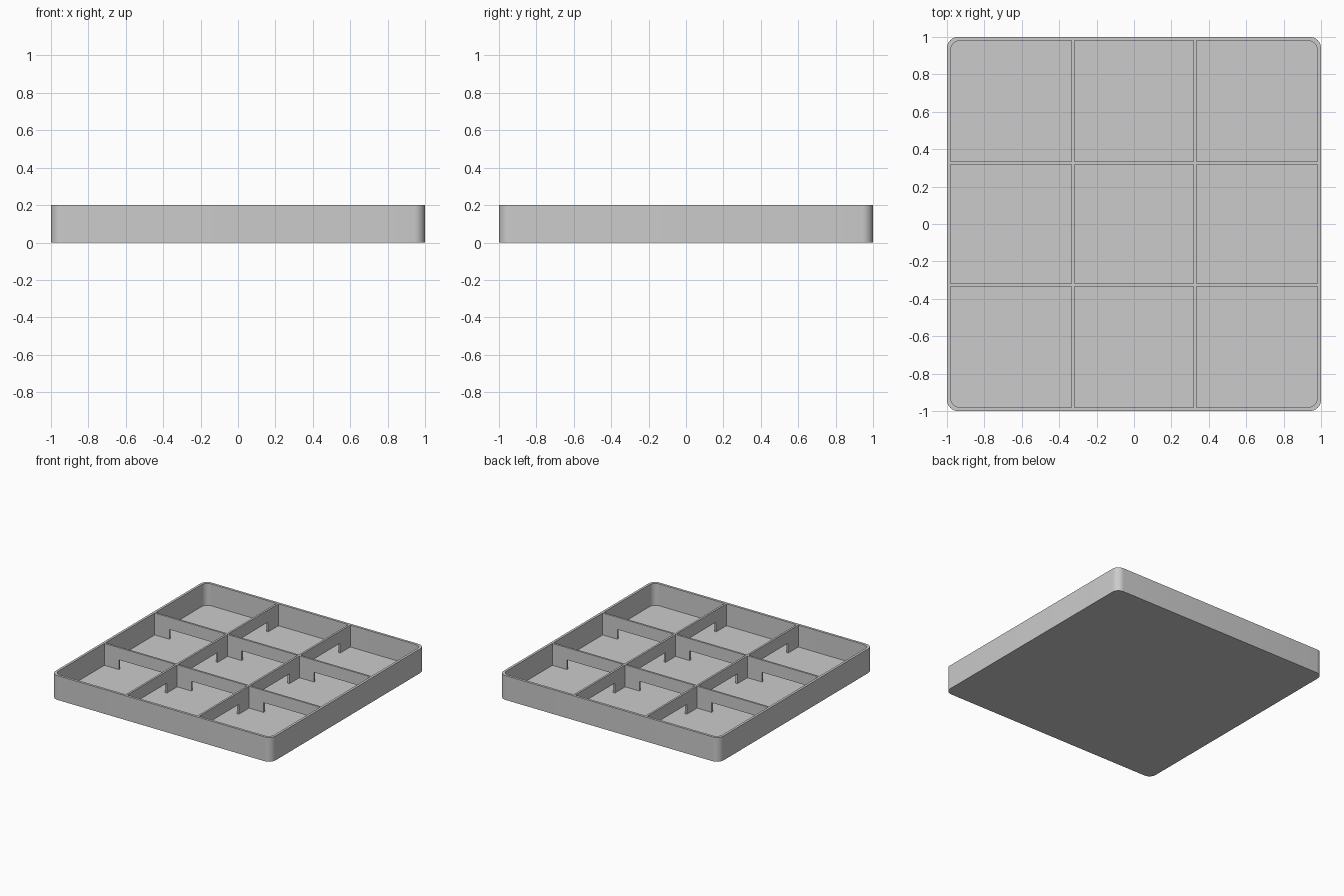
import bpy, bmesh, math
from mathutils import Matrix

if "Cube" in bpy.data.objects:
    bpy.data.objects.remove(bpy.data.objects["Cube"])

HEIGHT, FLOOR, WALL = 0.20, 0.02, 0.02
INNER = 1.0 - WALL              # half size of the cavity
DIV = 0.016                     # divider thickness
PITCH = INNER * 2 / 3           # divider spacing
CELL = PITCH - DIV              # clear span of the middle cell
SIDE = INNER - PITCH / 2 - DIV / 2   # clear span of an outer cell
NOTCH_HALF, NOTCH_TOP = 0.19, 0.10

grey = bpy.data.materials.new("light grey")
grey.diffuse_color = (0.60, 0.60, 0.60, 1)
grey.use_nodes = True
grey.node_tree.nodes["Principled BSDF"].inputs["Base Color"].default_value = grey.diffuse_color


def finish(bm, name):
    bmesh.ops.recalc_face_normals(bm, faces=bm.faces)
    mesh = bpy.data.meshes.new(name)
    bm.to_mesh(mesh)
    bm.free()
    mesh.materials.append(grey)
    obj = bpy.data.objects.new(name, mesh)
    bpy.context.collection.objects.link(obj)
    return obj


def rounded_square(half, radius, z, steps=10):
    """Points of a square outline with rounded corners."""
    points = []
    for corner, (sx, sy) in enumerate([(1, 1), (-1, 1), (-1, -1), (1, -1)]):
        for i in range(steps + 1):
            a = math.pi / 2 * (corner + i / steps)
            points.append((sx * (half - radius) + radius * math.cos(a),
                           sy * (half - radius) + radius * math.sin(a), z))
    return points


def divider(name, length, centres, matrix):
    """Upright panel along x with a low pass-through at each centre."""
    outline = [(-length / 2, FLOOR)]
    for c in centres:
        a, b = c - NOTCH_HALF, c + NOTCH_HALF
        outline += [(a, FLOOR), (a, NOTCH_TOP), (b, NOTCH_TOP), (b, FLOOR)]
    outline += [(length / 2, FLOOR), (length / 2, HEIGHT), (-length / 2, HEIGHT)]
    bm = bmesh.new()
    face = bm.faces.new([bm.verts.new((x, -DIV / 2, z)) for x, z in outline])
    new = bmesh.ops.extrude_face_region(bm, geom=[face])["geom"]
    bmesh.ops.translate(bm, vec=(0, DIV, 0),
                        verts=[v for v in new if isinstance(v, bmesh.types.BMVert)])
    bm.transform(matrix)
    return finish(bm, name)


# Tray: outer wall, flat rim, inner wall and floor
bm = bmesh.new()
rings = [[bm.verts.new(p) for p in rounded_square(*r)] for r in (
    (1.0, 0.06, 0), (1.0, 0.06, HEIGHT), (INNER, 0.05, HEIGHT), (INNER, 0.05, FLOOR))]
for low, high in zip(rings, rings[1:]):
    n = len(low)
    for i in range(n):
        j = (i + 1) % n
        bm.faces.new((low[i], low[j], high[j], high[i]))
bm.faces.new(rings[0])
bm.faces.new(rings[-1])
tray = finish(bm, "tray")
bpy.context.view_layer.objects.active = tray
tray.select_set(True)
bpy.ops.object.shade_smooth_by_angle(angle=math.radians(30))

# Dividers: two full-width panels, crossed by short panels in each row
side_centre = INNER - SIDE / 2
centres = (-side_centre, 0, side_centre)
for s, label in ((-1, "front"), (1, "back")):
    divider(f"{label}_divider", INNER * 2, centres,
            Matrix.Translation((0, s * PITCH / 2, 0)))
for s, label in ((-1, "left"), (1, "right")):
    for y, row in zip(centres, ("front", "middle", "back")):
        divider(f"{label}_{row}_divider", CELL if row == "middle" else SIDE, (0,),
                Matrix.Translation((s * PITCH / 2, y, 0)) @ Matrix.Rotation(math.pi / 2, 4, "Z"))
